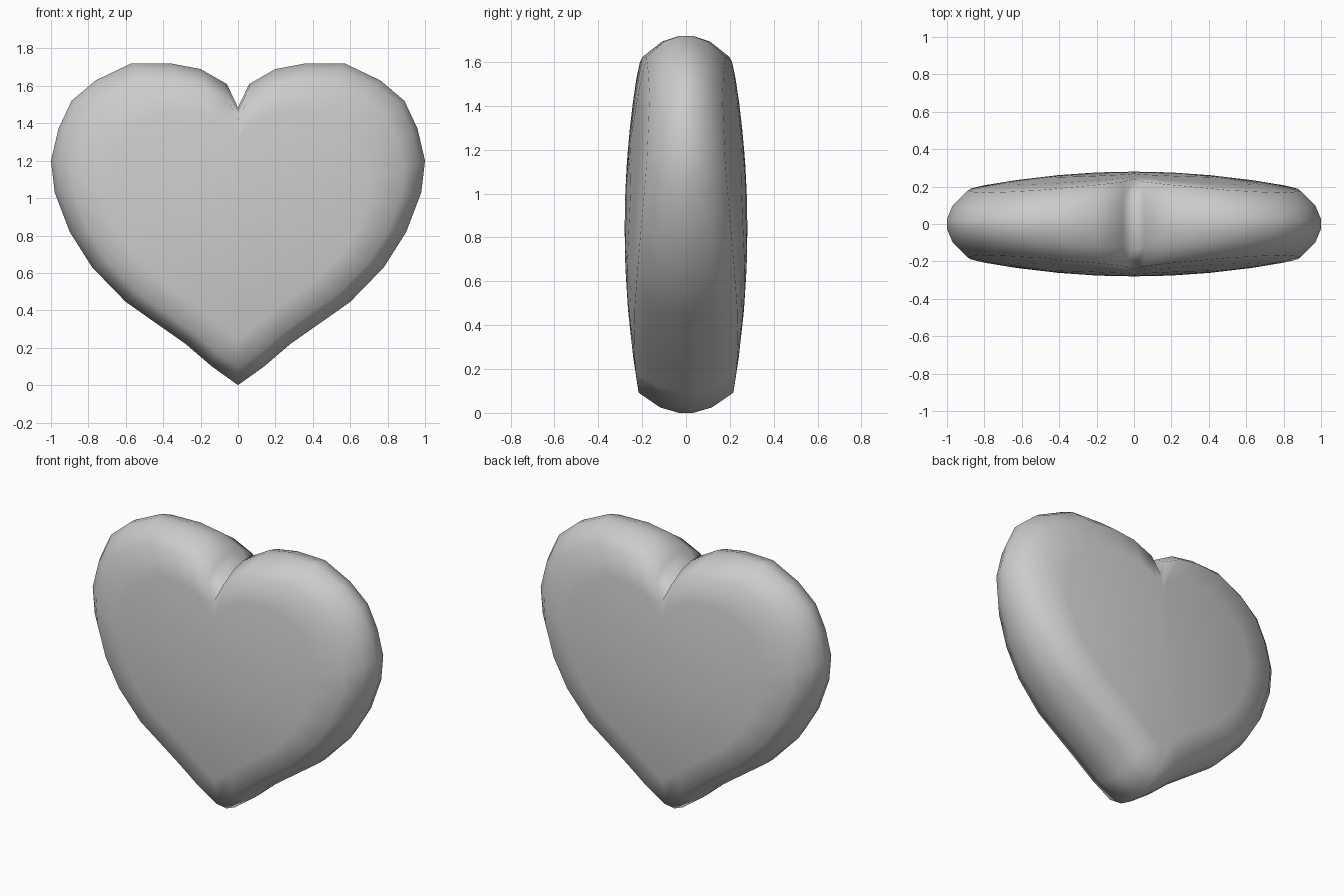
import bpy, bmesh

if "Cube" in bpy.data.objects:
    bpy.data.objects.remove(bpy.data.objects["Cube"])

# Right half of the heart outline (x, z), notch to bottom tip
HALF = [(0, 1.485), (0.06, 1.61), (0.2, 1.69), (0.36, 1.72), (0.57, 1.72),
        (0.76, 1.63), (0.89, 1.52), (0.96, 1.37), (1.0, 1.2), (0.98, 1.03),
        (0.9, 0.82), (0.78, 0.63), (0.6, 0.445), (0.28, 0.22), (0.14, 0.10), (0, 0)]
OUTLINE = HALF + [(-x, z) for x, z in HALF[-2:0:-1]]
CZ = 0.84          # height of the heart's middle
RIM = 0.89         # scale of the outline where rounded edge meets face


def dome(x, z):
    """Half thickness of the pillowy face."""
    return 0.28 - 0.073 * (x * x + (z - CZ) ** 2) / 0.64


bm = bmesh.new()


def ring(scale, side, depth=None):
    """Scaled outline; on the edge, depth is a fraction of the rim thickness."""
    verts = []
    for x, z in OUTLINE:
        s = scale if depth is None else RIM
        y = dome(x * s, CZ + (z - CZ) * s) * (depth or 1)
        verts.append(bm.verts.new((x * scale, side * y, CZ + (z - CZ) * scale)))
    return verts


# Rings from the front centre, over the rounded edge, to the back centre
face = [0.22, 0.45, 0.7, RIM]
edge = [(0.97, 0.55), (1.0, 0.15)]
rings = [ring(s, -1) for s in face] + [ring(s, -1, d) for s, d in edge]
rings += [ring(s, 1, d) for s, d in reversed(edge)] + [ring(s, 1) for s in reversed(face)]

n = len(OUTLINE)
for a, b in zip(rings, rings[1:]):
    for i in range(n):
        j = (i + 1) % n
        bm.faces.new((a[i], a[j], b[j], b[i]))
for r, y in ((rings[0], -0.28), (rings[-1], 0.28)):
    c = bm.verts.new((0, y, CZ))
    for i in range(n):
        bm.faces.new((c, r[i], r[(i + 1) % n]))

bmesh.ops.recalc_face_normals(bm, faces=bm.faces)
for f in bm.faces:
    f.smooth = True
mesh = bpy.data.meshes.new("heart")
bm.to_mesh(mesh)
bm.free()
heart = bpy.data.objects.new("heart", mesh)
bpy.context.collection.objects.link(heart)
